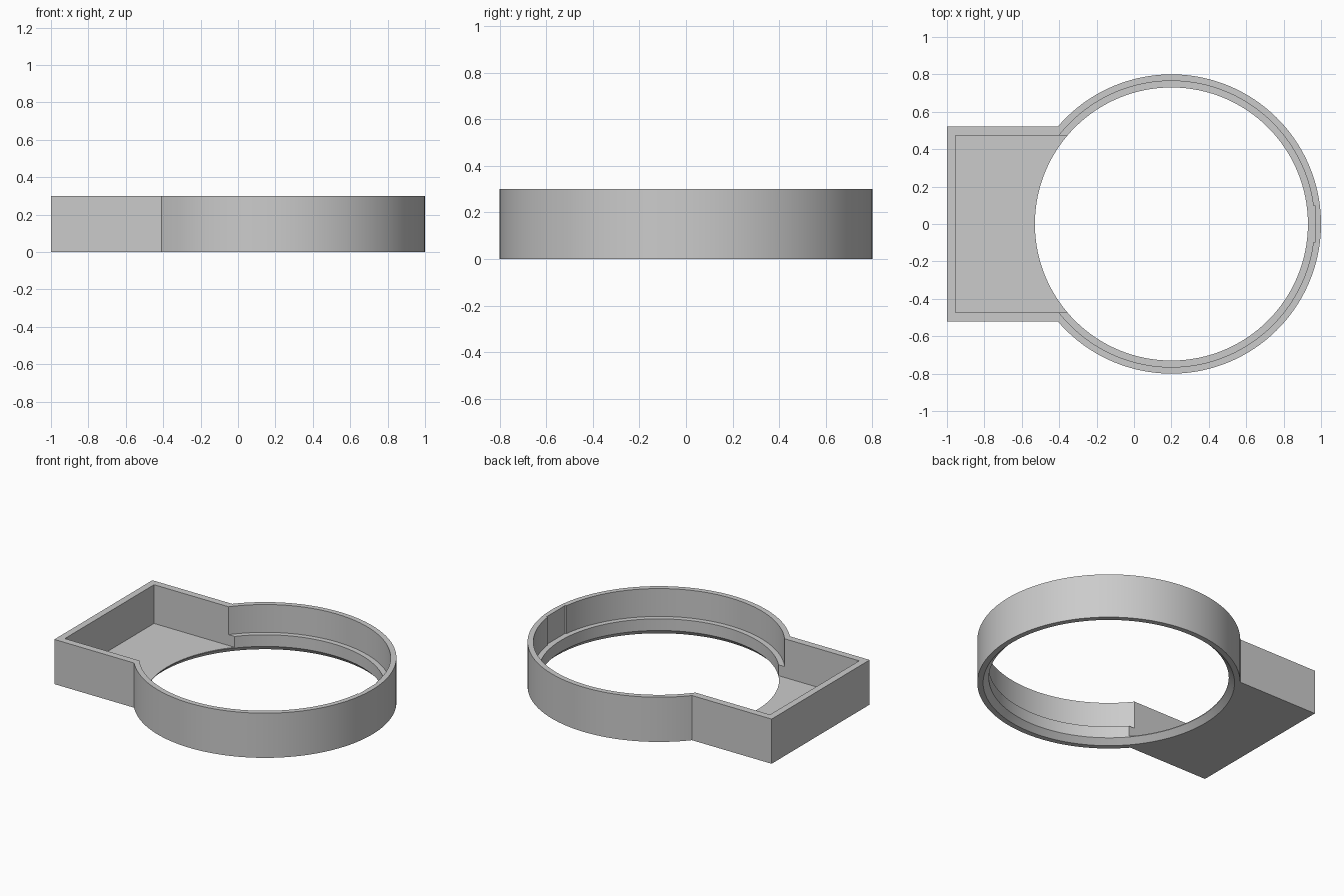
import bpy, bmesh
from math import pi, sin, cos, asin, radians

cube = bpy.data.objects.get("Cube")
if cube:
    bpy.data.objects.remove(cube, do_unlink=True)

CX = 0.2            # ring centre
OUTER, SEAT, HOLE = 0.8, 0.765, 0.73
HEIGHT, LEDGE_Z, FLOOR_Z, BEVEL_Z = 0.3, 0.113, 0.04, 0.035
BOX_Y, SIDES = 0.52, 128

grey = bpy.data.materials.new("plain grey")
grey.use_nodes = True
grey.diffuse_color = (0.6, 0.6, 0.6, 1)
grey.node_tree.nodes["Principled BSDF"].inputs["Base Color"].default_value = (0.6, 0.6, 0.6, 1)


def make_object(name, bm):
    bmesh.ops.recalc_face_normals(bm, faces=bm.faces)
    mesh = bpy.data.meshes.new(name)
    bm.to_mesh(mesh)
    bm.free()
    mesh.materials.append(grey)
    obj = bpy.data.objects.new(name, mesh)
    bpy.context.collection.objects.link(obj)
    return obj


def prism(name, outline, z0, z1):
    bm = bmesh.new()
    face = bm.faces.new([bm.verts.new((x, y, z0)) for x, y in outline])
    top = bmesh.ops.extrude_face_region(bm, geom=[face])["geom"]
    bmesh.ops.translate(bm, vec=(0, 0, z1 - z0),
                        verts=[v for v in top if isinstance(v, bmesh.types.BMVert)])
    return make_object(name, bm)


def block(name, x0, x1, y, z0, z1):
    return prism(name, [(x0, -y), (x1, -y), (x1, y), (x0, y)], z0, z1)


def lathe(name, profile):
    bm = bmesh.new()
    rings = [[bm.verts.new((CX + r * cos(2 * pi * i / SIDES), r * sin(2 * pi * i / SIDES), z))
              for i in range(SIDES)] for r, z in profile]
    for a, b in zip(rings, rings[1:]):
        for i in range(SIDES):
            j = (i + 1) % SIDES
            bm.faces.new((a[i], a[j], b[j], b[i]))
    bm.faces.new(rings[0])
    bm.faces.new(rings[-1])
    return make_object(name, bm)


# Solid body: round housing joined to a square compartment in one outline
end = pi - asin(BOX_Y / OUTER)
arc = [-end + 2 * end * i / 104 for i in range(105)]
outline = [(CX + OUTER * cos(a), OUTER * sin(a)) for a in arc]
body = prism("ring_housing", outline + [(-1, BOX_Y), (-1, -BOX_Y)], 0, HEIGHT)

# Stepped opening with a bevelled lower lip, compartment pocket and wall notch
slope = (SEAT - HOLE) / BEVEL_Z
cutters = [
    lathe("opening_cutter", [(SEAT + 0.02 * slope, -0.02), (HOLE, BEVEL_Z), (HOLE, LEDGE_Z),
                             (SEAT, LEDGE_Z), (SEAT, 0.4)]),
    block("pocket_cutter", -0.955, 0, 0.473, FLOOR_Z, 0.4),
    block("notch_cutter", 0.8, 0.967, 0.1, LEDGE_Z, 0.4),
]
# The notch starts inside the seat, clear of the ledge
for cutter in cutters:
    cutter.hide_render = True
    mod = body.modifiers.new(cutter.name, 'BOOLEAN')
    mod.operation = 'DIFFERENCE'
    mod.solver = 'EXACT'
    mod.object = cutter

bpy.ops.object.select_all(action='DESELECT')
body.select_set(True)
bpy.context.view_layer.objects.active = body
for mod in list(body.modifiers):
    bpy.ops.object.modifier_apply(modifier=mod.name)
for cutter in cutters:
    bpy.data.objects.remove(cutter, do_unlink=True)

bpy.ops.object.shade_smooth_by_angle(angle=radians(25))
